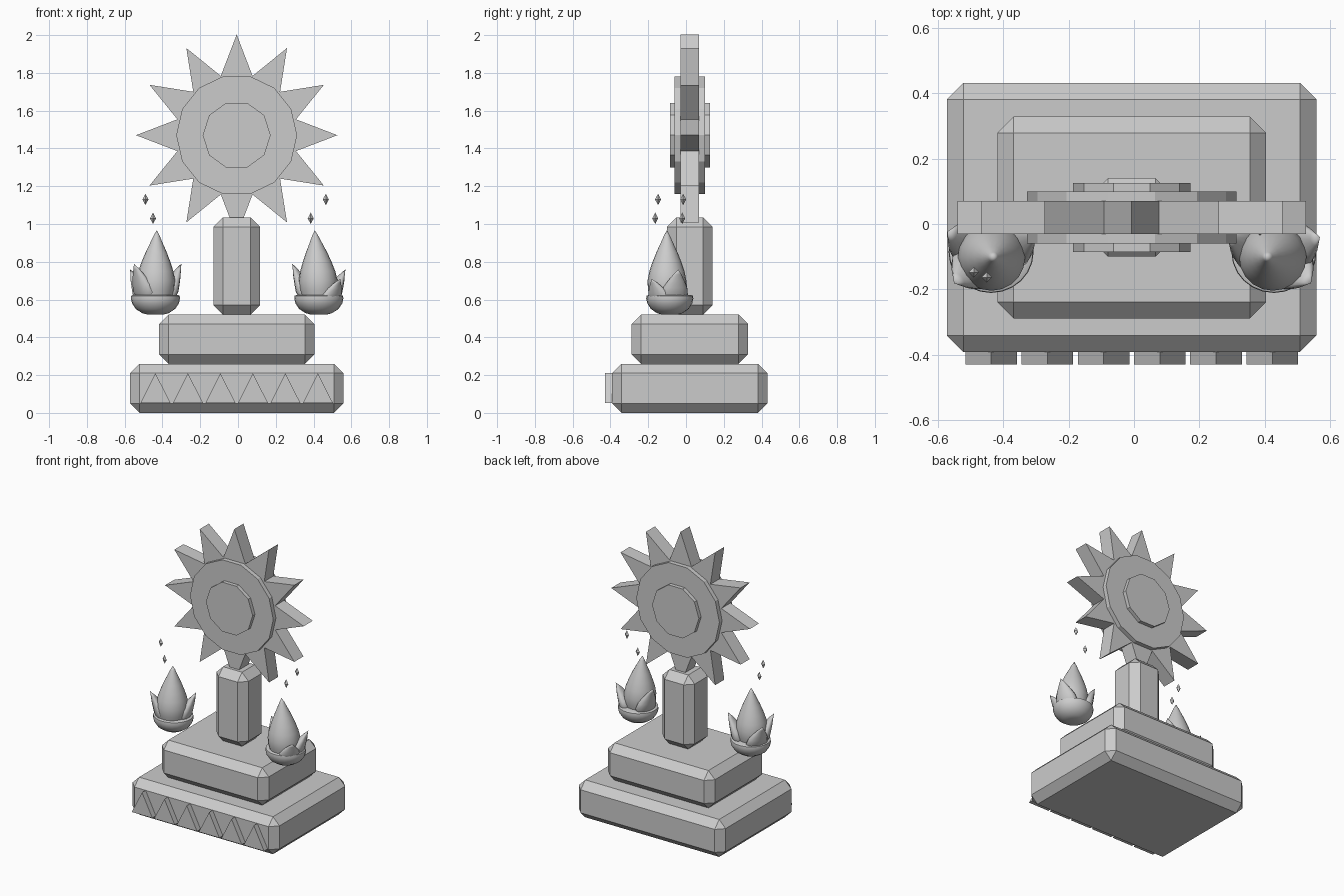
import bpy, bmesh, math
from mathutils import Matrix

cube = bpy.data.objects.get("Cube")
if cube:
    bpy.data.objects.remove(cube, do_unlink=True)

CX, CY, HUB_Z = -0.007, 0.02, 1.47

stone = bpy.data.materials.new("pale grey stone")
stone.use_nodes = True
GREY = (0.6, 0.6, 0.6, 1)
stone.diffuse_color = GREY
stone.node_tree.nodes["Principled BSDF"].inputs["Base Color"].default_value = GREY


def finish(name, bm, location=(0, 0, 0), turn=0, smooth=False):
    bmesh.ops.recalc_face_normals(bm, faces=bm.faces)
    mesh = bpy.data.meshes.new(name)
    bm.to_mesh(mesh)
    bm.free()
    mesh.materials.append(stone)
    obj = bpy.data.objects.new(name, mesh)
    obj.location = location
    obj.rotation_euler.z = turn
    bpy.context.collection.objects.link(obj)
    if smooth:
        bpy.ops.object.select_all(action="DESELECT")
        obj.select_set(True)
        bpy.context.view_layer.objects.active = obj
        bpy.ops.object.shade_smooth_by_angle(angle=math.radians(50))
    return obj


def chamfered_block(name, half_x, half_y, bottom, top):
    bm = bmesh.new()
    size = (2 * half_x, 2 * half_y, top - bottom)
    bmesh.ops.create_cube(bm, size=1, matrix=Matrix.Diagonal((*size, 1)))
    obj = finish(name, bm, (CX, CY, (bottom + top) / 2))
    bevel = obj.modifiers.new("chamfer", "BEVEL")
    bevel.width = 0.05
    bevel.segments = 1


def plate(name, outline, y_front, y_back):
    """Extrude an (x, z) outline along y."""
    bm = bmesh.new()
    face = bm.faces.new([bm.verts.new((x, y_front, z)) for x, z in outline])
    out = bmesh.ops.extrude_face_region(bm, geom=[face])
    moved = [v for v in out["geom"] if isinstance(v, bmesh.types.BMVert)]
    bmesh.ops.translate(bm, verts=moved, vec=(0, y_back - y_front, 0))
    finish(name, bm)


def ring(count, *radii):
    """Points round the hub, cycling through the given radii from the top."""
    return [(CX + radii[i % len(radii)] * math.sin(math.tau * i / count),
             HUB_Z + radii[i % len(radii)] * math.cos(math.tau * i / count))
            for i in range(count)]


def loft(name, sections, sides, location, turn=0, smooth=True):
    """Join elliptical sections (x, y, z, radius_x, radius_y)."""
    bm = bmesh.new()
    rows = []
    for x, y, z, rx, ry in sections:
        rows.append([bm.verts.new((x + rx * math.cos(math.tau * i / sides),
                                   y + ry * math.sin(math.tau * i / sides), z))
                     for i in range(sides)])
    for low, high in zip(rows, rows[1:]):
        for i in range(sides):
            j = (i + 1) % sides
            bm.faces.new((low[i], low[j], high[j], high[i]))
    bm.faces.new(rows[0])
    bm.faces.new(rows[-1])
    bmesh.ops.remove_doubles(bm, verts=bm.verts, dist=0.0005)
    finish(name, bm, location, turn, smooth)


# Stepped base and post
chamfered_block("base_slab", 0.565, 0.411, 0, 0.26)
chamfered_block("upper_step", 0.411, 0.309, 0.26, 0.52)
chamfered_block("post", 0.123, 0.12, 0.52, 1.035)

# Row of raised triangles along the front of the base
for i in range(6):
    x = CX + (i - 2.5) * 0.172
    plate(f"front_triangle_{i + 1}",
          [(x - 0.079, 0.053), (x + 0.079, 0.053), (x, 0.21)], -0.43, -0.36)

# Spiked wheel with two stacked discs
plate("sun_wheel", ring(24, 0.533, 0.325), -0.03, 0.07)
for name, sides, radius, reach in (("outer_disc", 14, 0.32, 0.08),
                                   ("hub_disc", 10, 0.18, 0.106)):
    points = [(CX + radius * math.cos(math.tau * i / sides),
               HUB_Z + radius * math.sin(math.tau * i / sides))
              for i in range(sides)]
    plate(name, points, CY - reach, CY + reach)

# Bowl, flame and petals; heights are measured from the bowl underside
BOWL = [(0, 0.04), (0.008, 0.07), (0.03, 0.104), (0.06, 0.124), (0.085, 0.13),
        (0.1, 0.128), (0.105, 0.115), (0.105, 0.06)]
FLAME = [(0.08, 0.085), (0.13, 0.1), (0.18, 0.103), (0.23, 0.093),
         (0.28, 0.076), (0.33, 0.056), (0.38, 0.033), (0.42, 0.015), (0.447, 0)]
PETAL = [(0.07, 0.09, 0.035, 0.06), (0.077, 0.12, 0.045, 0.075),
         (0.09, 0.16, 0.04, 0.066), (0.11, 0.2, 0.028, 0.046),
         (0.13, 0.24, 0.013, 0.022), (0.148, 0.27, 0, 0)]


def torch(side, x, lean, petals):
    spot = (x, -0.086, 0.52)
    loft(f"{side}_bowl", [(0, 0, z, r, r * 0.96) for z, r in BOWL], 24, spot)
    loft(f"{side}_flame",
         [(lean * (z / 0.447) ** 2, -0.015, z, r, r) for z, r in FLAME], 20, spot)
    for n, (angle, height) in enumerate(petals):
        loft(f"{side}_petal_{n + 1}",
             [(out, 0, z * height / 0.27, thick, wide)
              for out, z, thick, wide in PETAL], 14, spot, math.radians(angle))


torch("right", -0.437, 0.007, [(220, 0.27), (22, 0.27), (155, 0.24)])
torch("left", 0.428, -0.022, [(18, 0.24), (163, 0.27), (320, 0.19)])

# Small diamond sparks above the flames
for name, x, y, z in (("right_spark_low", -0.45, -0.163, 1.03),
                      ("right_spark_high", -0.49, -0.148, 1.13),
                      ("left_spark_low", 0.385, -0.02, 1.03),
                      ("left_spark_high", 0.465, -0.015, 1.13)):
    loft(name, [(0, 0, -0.03, 0, 0), (0, 0, 0, 0.016, 0.016), (0, 0, 0.03, 0, 0)],
         4, (x, y, z), smooth=False)
